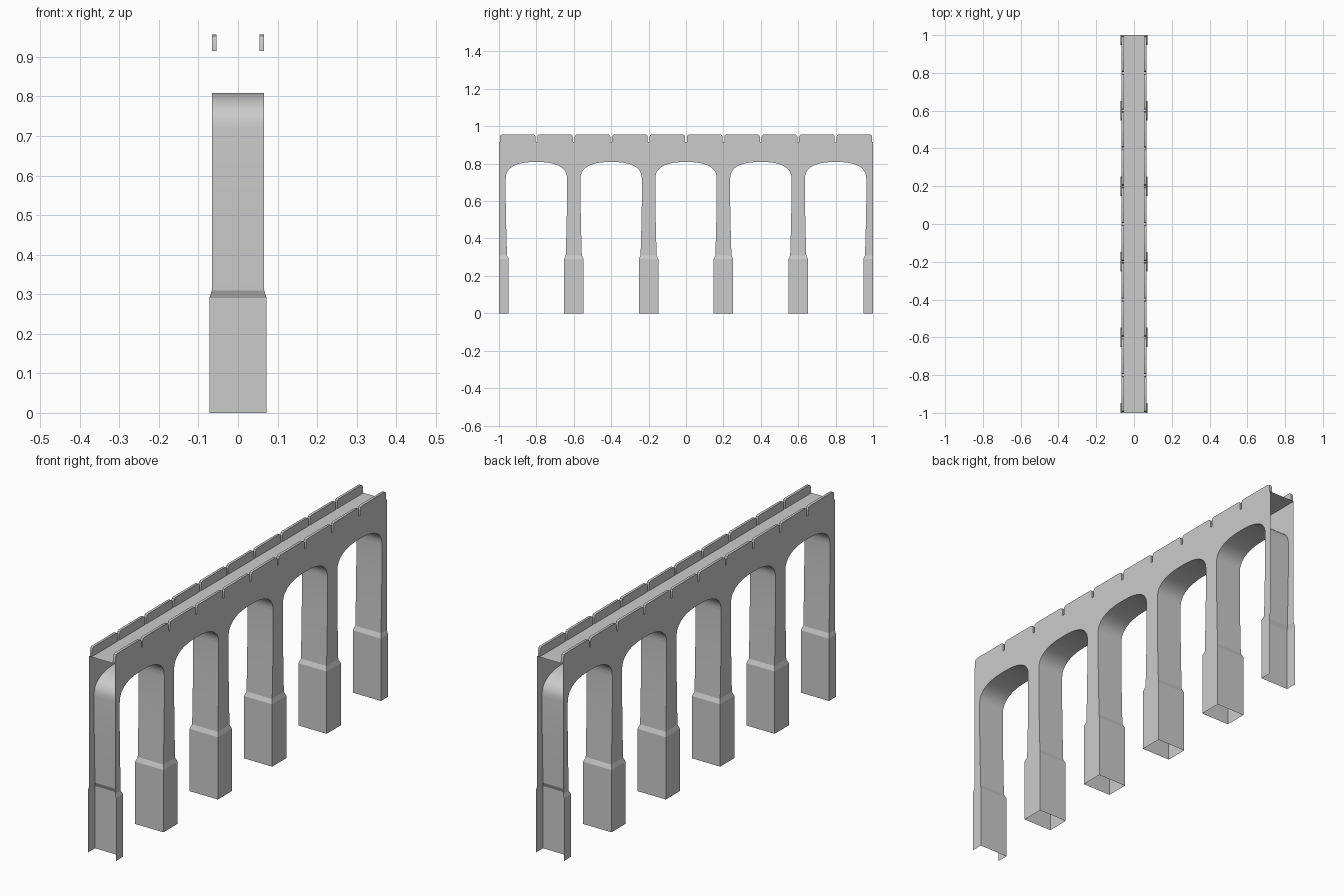
import bpy, bmesh
from math import cos, sin, pi, radians

if "Cube" in bpy.data.objects:
    bpy.data.objects.remove(bpy.data.objects["Cube"])

DECK, TOP = 0.915, 0.957      # deck level and parapet top
HW, BASE_HW = 0.066, 0.0725   # half width of wall and of pier base
HALF = 0.2                    # half a bay


def finish(bm, name, angle):
    bmesh.ops.remove_doubles(bm, verts=bm.verts, dist=1e-5)
    mesh = bpy.data.meshes.new(name)
    bm.to_mesh(mesh)
    bm.free()
    ob = bpy.data.objects.new(name, mesh)
    bpy.context.collection.objects.link(ob)
    bpy.ops.object.select_all(action='DESELECT')
    ob.select_set(True)
    bpy.context.view_layer.objects.active = ob
    bpy.ops.object.shade_smooth_by_angle(angle=radians(angle))
    return ob


def face(bm, pts, flip=False):
    vs = [bm.verts.new(p) for p in pts]
    bm.faces.new(vs[::-1] if flip else vs)


# Half-bay profile: distance from pier centre, height
base = [(0.052, 0), (0.052, 0.29), (0.043, 0.31)]
shaft = [(0.043, 0.31), (0.039, 0.45), (0.036, 0.6)]
arch = []
for i in range(13):           # flattened, superelliptic arch
    a = i / 12 * pi / 2
    arch.append((HALF - 0.164 * max(cos(a), 0) ** 0.8, 0.717 + 0.092 * sin(a) ** 0.8))
upper = shaft + arch
widths = [BASE_HW, BASE_HW, HW]

# Arcade: hollow shell of piers, arch soffits and side walls
bm = bmesh.new()
for bay in range(5):
    for s in (1, -1):
        origin = -1 + 0.4 * bay + (0 if s == 1 else 0.4)

        def P(x, y, z):
            return (x, origin + s * y, z)

        full = [(y, z, w) for (y, z), w in zip(base, widths)]
        full += [(y, z, HW) for y, z in upper[1:]]
        for (y0, z0, w0), (y1, z1, w1) in zip(full, full[1:]):
            face(bm, [P(w0, y0, z0), P(-w0, y0, z0), P(-w1, y1, z1), P(w1, y1, z1)], s < 0)
        for t in (1, -1):
            flip = s * t < 0
            for (y0, z0, w0), (y1, z1, w1) in zip(full[:2], full[1:3]):
                face(bm, [P(t * w0, 0, z0), P(t * w0, y0, z0),
                          P(t * w1, y1, z1), P(t * w1, 0, z1)], flip)
            outline = [(0, 0.31)] + upper + [(HALF, DECK), (0, DECK)]
            face(bm, [P(t * HW, y, z) for y, z in outline], flip)
finish(bm, "arcade_shell", 16)

# Deck
bm = bmesh.new()
face(bm, [(-HW, -1, DECK), (HW, -1, DECK), (HW, 1, DECK), (-HW, 1, DECK)])
finish(bm, "deck", 16)

# Parapet blocks with clipped upper corners and gaps between them
L = 0.095
half = [(L, DECK), (L, 0.945), (L - 0.004, 0.953), (L - 0.012, TOP)]
block = half + [(-y, z) for y, z in reversed(half)]
for name, t in (("parapet_right", 1), ("parapet_left", -1)):
    bm = bmesh.new()
    xo, xi = t * HW, t * (HW - 0.012)
    for k in range(10):
        c = -0.9 + 0.2 * k
        face(bm, [(xo, c + y, z) for y, z in block], t < 0)
        face(bm, [(xi, c + y, z) for y, z in block], t > 0)
        for (y0, z0), (y1, z1) in zip(block, block[1:]):
            face(bm, [(xo, c + y0, z0), (xi, c + y0, z0),
                      (xi, c + y1, z1), (xo, c + y1, z1)], t < 0)
    finish(bm, name, 35)
